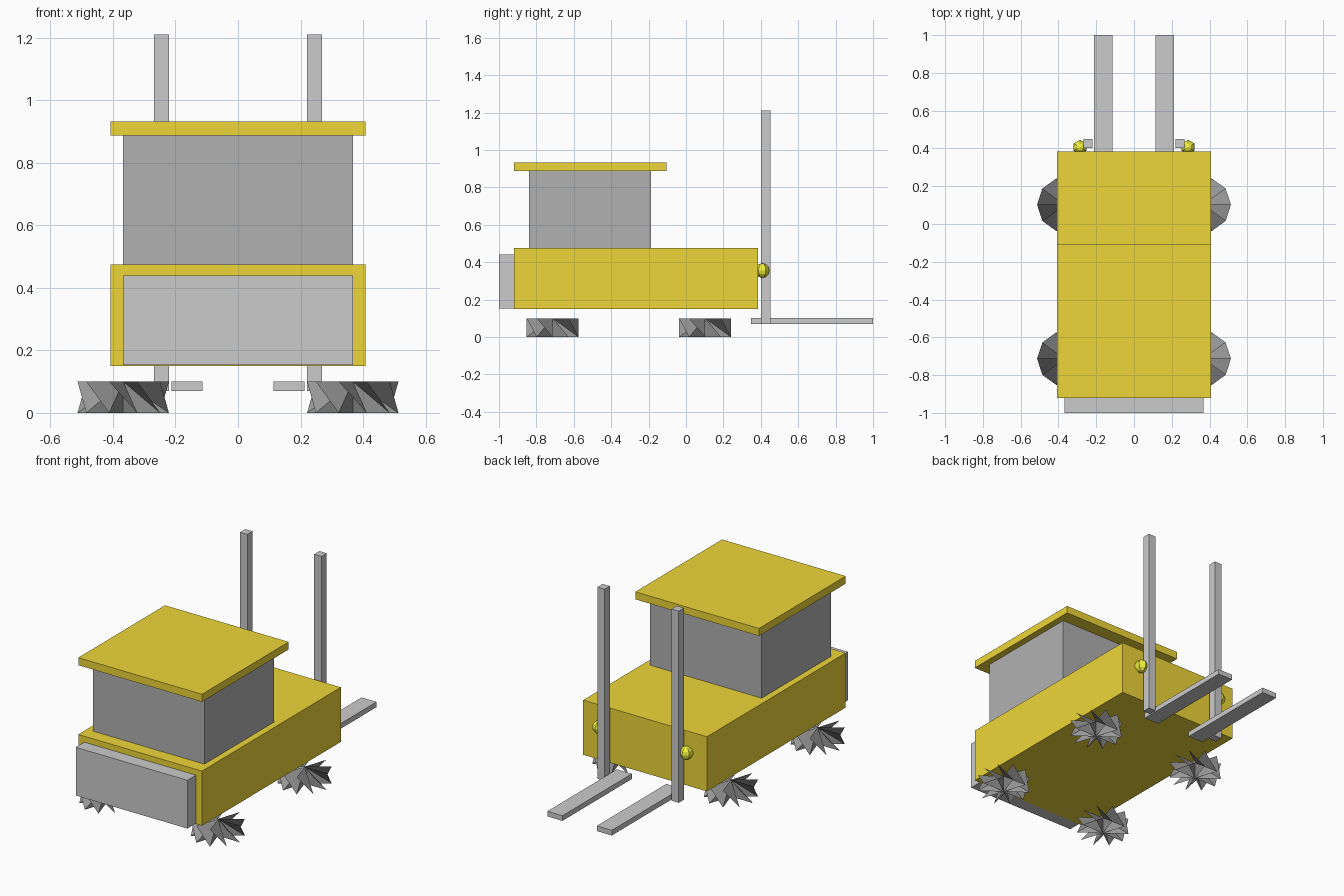
import bpy
import bmesh
from math import cos, sin, pi

if "Cube" in bpy.data.objects:
    bpy.data.objects.remove(bpy.data.objects["Cube"])


def make_material(name, r, g, b):
    m = bpy.data.materials.new(name)
    m.diffuse_color = (r, g, b, 1)
    m.use_nodes = True
    m.node_tree.nodes["Principled BSDF"].inputs["Base Color"].default_value = m.diffuse_color
    return m


YELLOW = make_material("body_yellow", 0.86, 0.67, 0.04)
LAMP = make_material("lamp_yellow", 0.88, 0.88, 0.05)
CABIN = make_material("cabin_grey", 0.44, 0.44, 0.44)
STEEL = make_material("steel_grey", 0.53, 0.53, 0.53)
FORK = make_material("fork_grey", 0.68, 0.68, 0.68)
RUBBER = make_material("rubber_grey", 0.32, 0.32, 0.32)


def finish(bm, name, mat, loc=(0, 0, 0)):
    me = bpy.data.meshes.new(name)
    bm.to_mesh(me)
    bm.free()
    me.materials.append(mat)
    ob = bpy.data.objects.new(name, me)
    ob.location = loc
    bpy.context.collection.objects.link(ob)
    return ob


def box(name, x, y, z, mat):
    """Box from (min, max) ranges on each axis."""
    bm = bmesh.new()
    bmesh.ops.create_cube(bm, size=1)
    for v in bm.verts:
        v.co = [lo + (c + 0.5) * (hi - lo) for c, (lo, hi) in zip(v.co, (x, y, z))]
    return finish(bm, name, mat)


def wheel(name, loc, radius=0.146, height=0.10, n=10):
    """Flat-lying wheel of slanted, folded blades around a central hub line."""
    bm = bmesh.new()
    hub_low, hub_high = bm.verts.new((0, 0, 0)), bm.verts.new((0, 0, height))
    ring = [(radius * cos(2 * pi * i / n), radius * sin(2 * pi * i / n)) for i in range(n)]
    low = [bm.verts.new((x, y, 0)) for x, y in ring]
    high = [bm.verts.new((x, y, height)) for x, y in ring]
    for i in range(n):
        tip = low[(i + 1) % n]
        bm.faces.new((hub_high, high[i], tip))
        bm.faces.new((hub_high, tip, hub_low))
    return finish(bm, name, RUBBER, loc)


def lamp(name, loc):
    bm = bmesh.new()
    bmesh.ops.create_uvsphere(bm, u_segments=6, v_segments=6, radius=0.039)
    return finish(bm, name, LAMP, loc)


# Main hull, cabin, roof and counterweight
box("body", (-0.407, 0.407), (-0.92, 0.385), (0.15, 0.475), YELLOW)
box("cabin", (-0.367, 0.367), (-0.84, -0.187), (0.475, 0.888), CABIN)
box("roof", (-0.407, 0.407), (-0.92, -0.105), (0.887, 0.932), YELLOW)
box("counterweight", (-0.367, 0.367), (-1.0, -0.92), (0.153, 0.44), STEEL)

# Paired parts on each side
for side, s in (("left", -1), ("right", 1)):
    box("mast_" + side, sorted((s * 0.22, s * 0.268)), (0.402, 0.451), (0.07, 1.21), STEEL)
    box("fork_" + side, sorted((s * 0.113, s * 0.212)), (0.347, 1.0), (0.07, 0.101), FORK)
    lamp("lamp_" + side, (s * 0.286, 0.407, 0.355))
    for end, y in (("rear", -0.713), ("front", 0.102)):
        wheel(f"wheel_{end}_{side}", (s * 0.367, y, 0))
